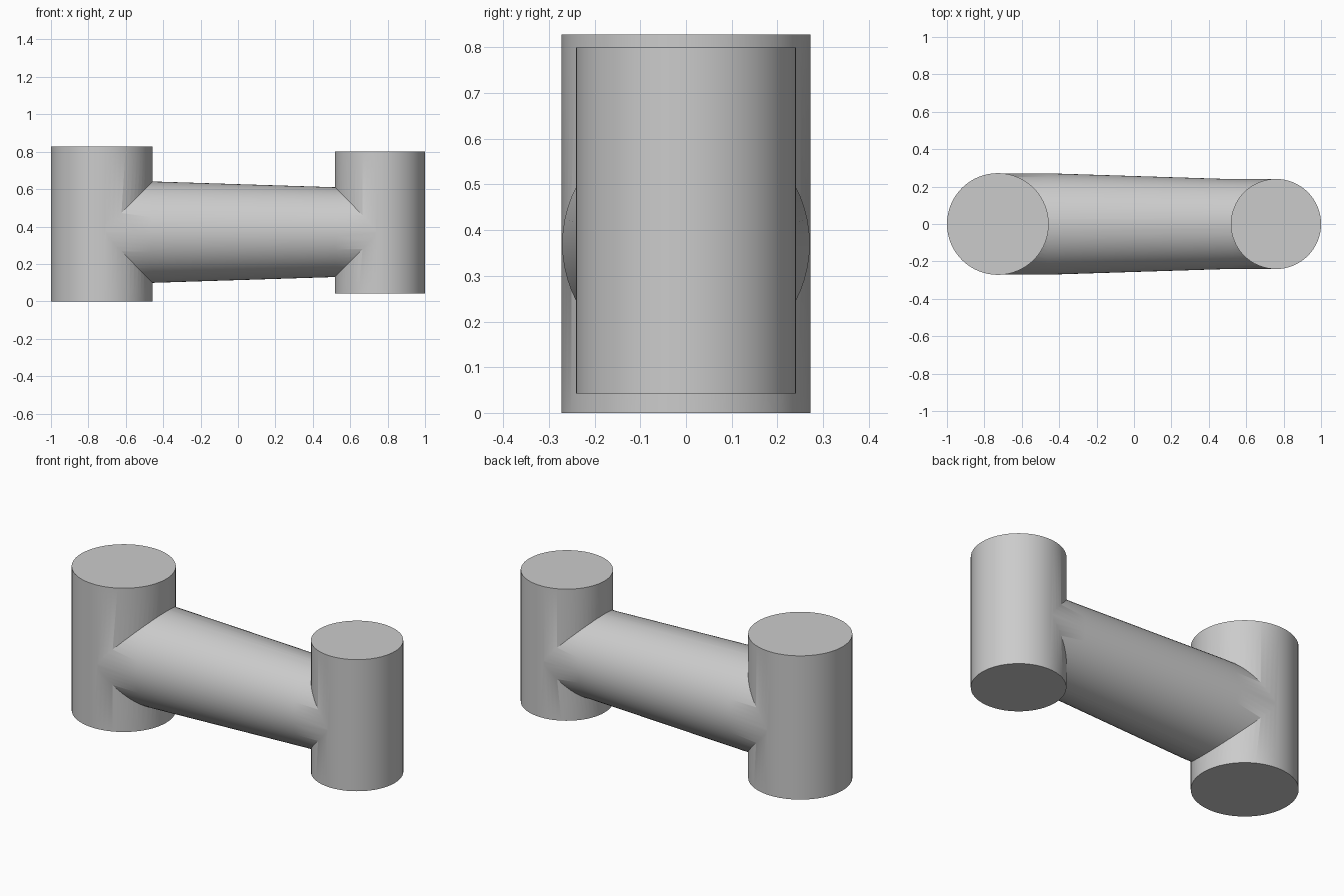
import bpy
import math
from mathutils import Matrix

SEGMENTS = 64
AXIS_Z = 0.37

cube = bpy.data.objects.get("Cube")
if cube:
    bpy.data.objects.remove(cube, do_unlink=True)

grey = bpy.data.materials.new("plain grey")
grey.use_nodes = True
colour = (0.6, 0.6, 0.6, 1)
grey.diffuse_color = colour
grey.node_tree.nodes["Principled BSDF"].inputs["Base Color"].default_value = colour


def lathe(name, profile, matrix):
    """Closed solid of revolution about local z from (height, radius) pairs."""
    verts = [(r * math.cos(a), r * math.sin(a), h)
             for h, r in profile
             for a in (math.tau * i / SEGMENTS for i in range(SEGMENTS))]
    last = (len(profile) - 1) * SEGMENTS
    faces = [tuple(reversed(range(SEGMENTS))),
             tuple(range(last, last + SEGMENTS))]
    for ring in range(0, last, SEGMENTS):
        for i in range(SEGMENTS):
            j = (i + 1) % SEGMENTS
            faces.append((ring + i, ring + j,
                          ring + SEGMENTS + j, ring + SEGMENTS + i))
    mesh = bpy.data.meshes.new(name)
    mesh.from_pydata(verts, [], faces)
    mesh.transform(matrix)
    mesh.materials.append(grey)
    obj = bpy.data.objects.new(name, mesh)
    bpy.context.collection.objects.link(obj)
    return obj


# Upright posts at both ends
large_post = lathe("large_post", [(0, 0.272), (0.828, 0.272)],
                   Matrix.Translation((-0.728, 0, 0)))
small_post = lathe("small_post", [(0.042, 0.241), (0.8, 0.241)],
                   Matrix.Translation((0.759, 0, 0)))

# Tapered tube between the posts, straight where it enters them
link = lathe("connecting_tube",
             [(-0.728, 0.271), (-0.458, 0.271), (0.52, 0.24), (0.759, 0.24)],
             Matrix.Translation((0, 0, AXIS_Z)) @ Matrix.Rotation(math.pi / 2, 4, 'Y'))

# Merge the three solids into one
bpy.ops.object.select_all(action='DESELECT')
link.select_set(True)
bpy.context.view_layer.objects.active = link
for post in (large_post, small_post):
    union = link.modifiers.new("union", 'BOOLEAN')
    union.operation = 'UNION'
    union.solver = 'EXACT'
    union.object = post
    bpy.ops.object.modifier_apply(modifier=union.name)
    bpy.data.objects.remove(post, do_unlink=True)
link.name = "pipe_link"
bpy.ops.object.shade_smooth_by_angle(angle=math.radians(30))
